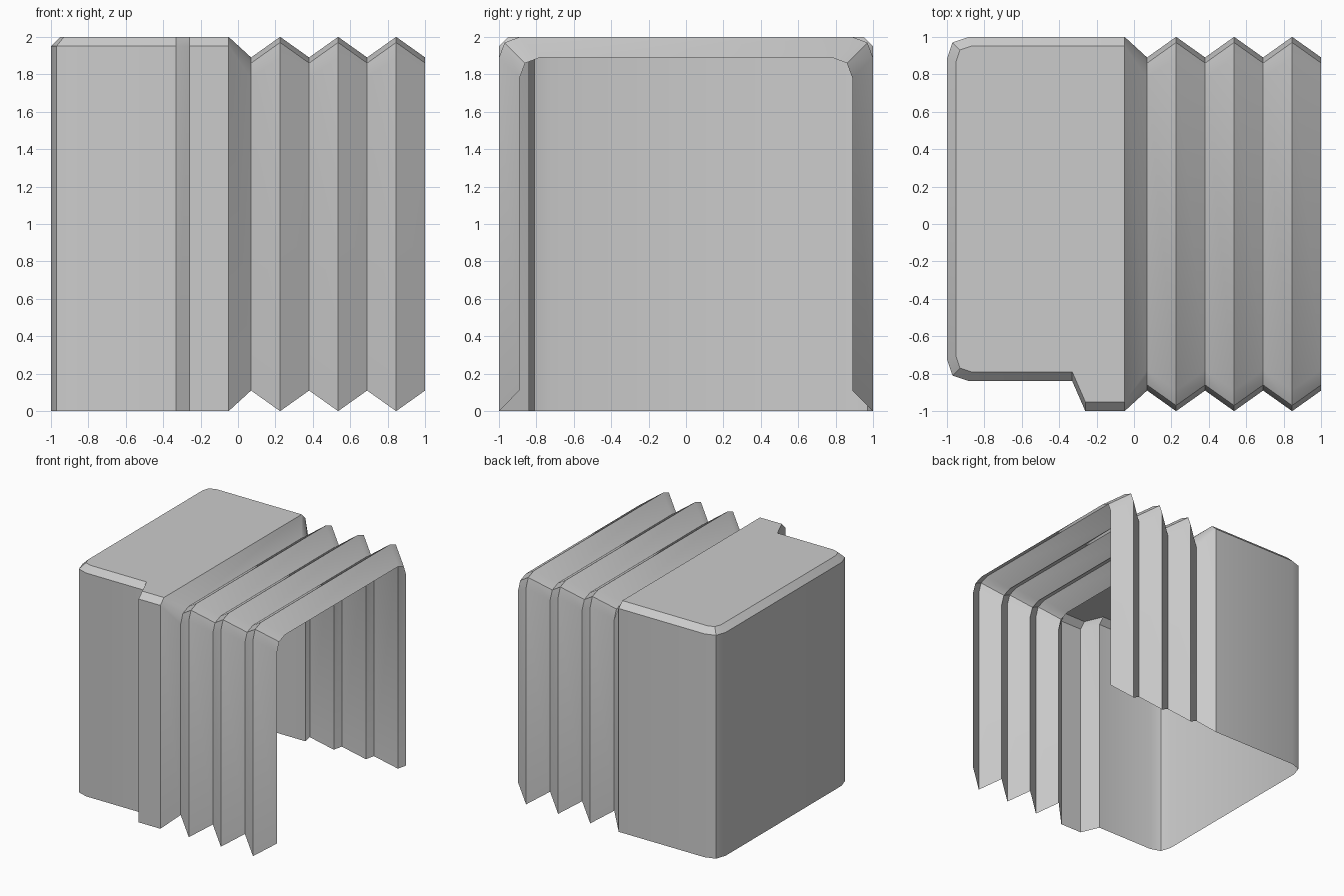
import bpy, bmesh, math

if "Cube" in bpy.data.objects:
    bpy.data.objects.remove(bpy.data.objects["Cube"])


def build(name, loops, cap=False):
    """Skin a sheet through open loops of equal length, optionally capping the last one."""
    bm = bmesh.new()
    rows = [[bm.verts.new(p) for p in loop] for loop in loops]
    for a, b in zip(rows, rows[1:]):
        for i in range(len(a) - 1):
            bm.faces.new((a[i], a[i + 1], b[i + 1], b[i]))
    if cap:
        bm.faces.new(rows[-1])
    bmesh.ops.recalc_face_normals(bm, faces=bm.faces[:])
    # the highest face must point up, so that the sheet faces outward
    top = max(bm.faces, key=lambda f: f.calc_center_median().z)
    if top.normal.z < 0:
        bmesh.ops.reverse_faces(bm, faces=bm.faces[:])
    mesh = bpy.data.meshes.new(name)
    bm.to_mesh(mesh)
    bm.free()
    ob = bpy.data.objects.new(name, mesh)
    bpy.context.collection.objects.link(ob)
    bpy.ops.object.select_all(action='DESELECT')
    ob.select_set(True)
    bpy.context.view_layer.objects.active = ob
    bpy.ops.object.shade_smooth_by_angle(angle=math.radians(30))
    return ob


# Housing: stepped plan outline, open below and towards the bellows
outer = [(-0.05, 1), (-0.88, 1), (-0.97, 0.97), (-1, 0.88),
         (-1, -0.72), (-0.97, -0.81), (-0.88, -0.84),
         (-0.33, -0.84), (-0.26, -1), (-0.05, -1)]
inner = [(-0.05, 0.95), (-0.87, 0.95), (-0.93, 0.93), (-0.95, 0.87),
         (-0.95, -0.71), (-0.93, -0.77), (-0.87, -0.79),
         (-0.33, -0.79), (-0.26, -0.95), (-0.05, -0.95)]
build("housing",
      [[(x, y, 0) for x, y in outer],
       [(x, y, 1.95) for x, y in outer],
       [(x, y, 2) for x, y in inner]], cap=True)


# Bellows: inverted U sections alternating between valleys and peaks
def section(x, half):
    right = half + [(-y, z) for y, z in reversed(half)]
    return [(x, y, z) for y, z in right]


def fold(d):
    return [(1 - d, d), (1 - d, 1.89 - d), (0.97 - d, 1.97 - d), (0.89 - d, 2 - d)]


joint = [(1, 0), (1, 1.95), (0.975, 1.975), (0.95, 2)]
rings = [section(-0.05, joint)]
for i in range(7):
    rings.append(section(0.07 + 0.155 * i, fold(0.11 if i % 2 == 0 else 0)))
build("bellows", rings)
